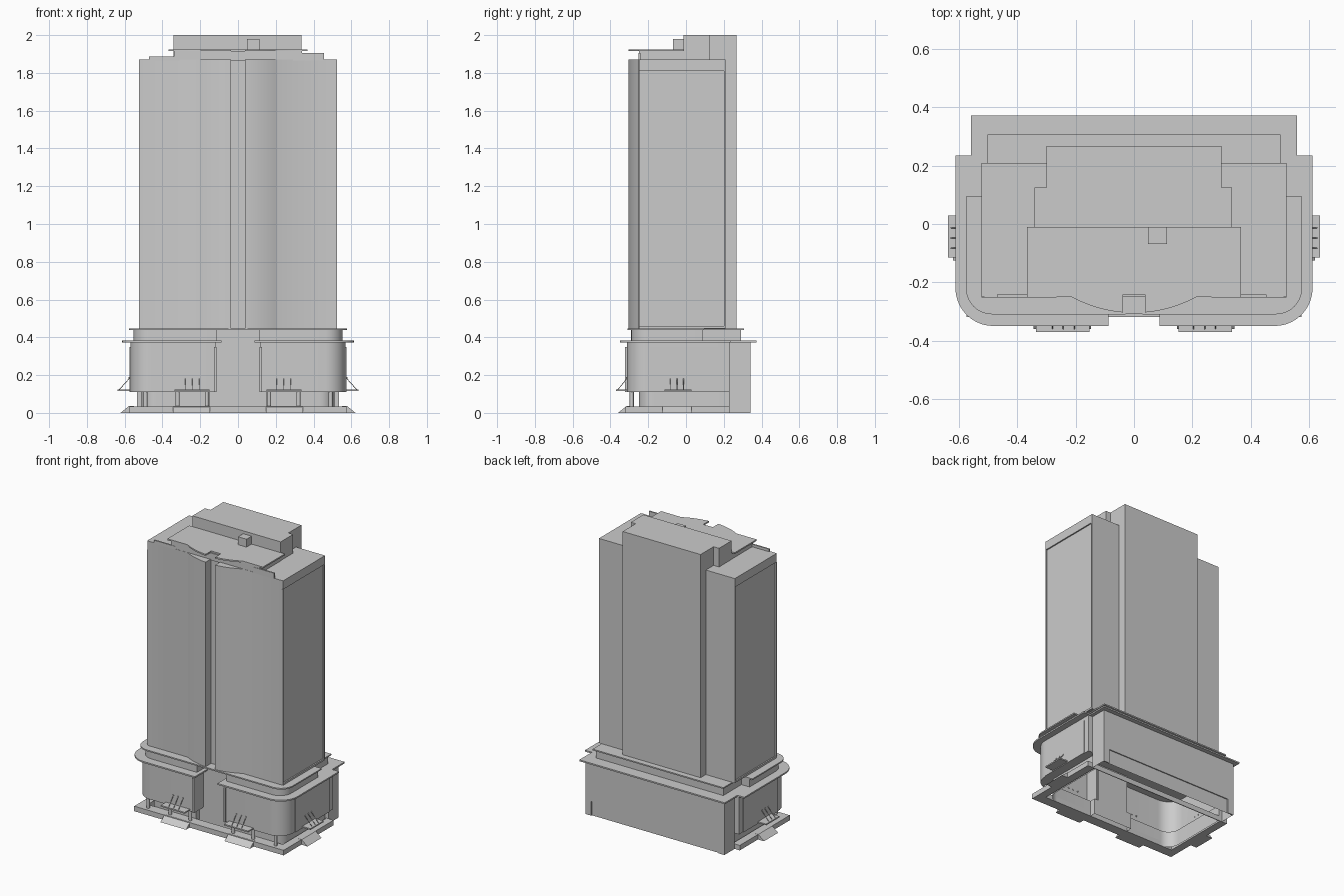
import bpy, bmesh, math
from mathutils import Vector

if "Cube" in bpy.data.objects:
    bpy.data.objects.remove(bpy.data.objects["Cube"])


def loft(name, rings, bottom=True, top=True, smooth=False):
    """Stack plan outlines [(points, z), ...] of equal length into one solid."""
    bm = bmesh.new()
    loops = [[bm.verts.new((x, y, z)) for x, y in pts] for pts, z in rings]
    n = len(loops[0])
    for a, b in zip(loops, loops[1:]):
        for i in range(n):
            j = (i + 1) % n
            bm.faces.new((a[i], a[j], b[j], b[i]))
    if bottom:
        bm.faces.new(loops[0][::-1])
    if top:
        bm.faces.new(loops[-1])
    bmesh.ops.recalc_face_normals(bm, faces=bm.faces)
    me = bpy.data.meshes.new(name)
    bm.to_mesh(me)
    bm.free()
    ob = bpy.data.objects.new(name, me)
    bpy.context.collection.objects.link(ob)
    if smooth:
        bpy.ops.object.select_all(action='DESELECT')
        bpy.context.view_layer.objects.active = ob
        ob.select_set(True)
        bpy.ops.object.shade_smooth_by_angle(angle=math.radians(30))
    return ob


def prism(name, pts, z0, z1, smooth=False):
    return loft(name, [(pts, z0), (pts, z1)], smooth=smooth)


def rect(x0, x1, y0, y1):
    return [(x0, y0), (x1, y0), (x1, y1), (x0, y1)]


def box(name, x0, x1, y0, y1, z0, z1):
    return prism(name, rect(x0, x1, y0, y1), z0, z1)


def rod(name, p, q, r, sides=8):
    p, q = Vector(p), Vector(q)
    bpy.ops.mesh.primitive_cylinder_add(vertices=sides, radius=r, depth=(q - p).length, location=(p + q) / 2)
    ob = bpy.context.object
    ob.name = name
    ob.rotation_euler = (q - p).to_track_quat('Z', 'Y').to_euler()


def mirrored(half):
    return half + [(-x, y) for x, y in reversed(half)]


def corner(x, y, r, n=10):
    """Rounded front corner of a plan outline."""
    return [(x - r + r * math.sin(a), y + r - r * math.cos(a))
            for a in (math.pi / 2 * i / n for i in range(n + 1))]


def podium_plan(gap, notch_y, x, y, r, y_side, x_back, y_back):
    return mirrored([(gap, notch_y), (gap, y)] + corner(x, y, r)
                    + [(x, y_side), (x_back, y_side), (x_back, y_back)])


def bulge(w, y_front, y_back):
    """Plan with a bowed, notched front."""
    R, half = 0.448, 0.213
    arc = []
    for i in range(13):
        x = 0.037 + (half - 0.037) * i / 12
        arc.append((x, -0.305 + R - math.sqrt(R * R - x * x)))
    return mirrored([(0.037, -0.242)] + arc + [(w, y_front), (w, y_back)])


# Base kerb, open in the middle
o, i = rect(-.575, .575, -.32, .23), rect(-.52, .52, -.25, .225)
loft("base_kerb", [(i, 0), (o, 0), (o, .035), (i, .035), (i, 0)], False, False)

# Podium: recessed ground floor, soffit and overhanging upper wall
inner = podium_plan(.15, -.21, .51, -.25, .08, .23, .535, .335)
outer = podium_plan(.118, -.21, .57, -.312, .11, .23, .535, .335)
loft("podium", [(inner, 0), (inner, .11), (outer, .11), (outer, .375)], False, True, True)
prism("podium_roof_slab", podium_plan(.087, -.21, .613, -.35, .13, .235, .56, .373), .372, .382, True)
prism("setback_storey", podium_plan(.113, -.21, .553, -.29, .09, .09, .49, .29), .382, .438, True)
prism("setback_roof_slab", podium_plan(.03, -.309, .577, -.31, .09, .095, .503, .308), .438, .447, True)

# Frame around the rear service panel
box("rear_wall_band", -.535, .535, .335, .342, .10, .375)
for s in (-1, 1):
    a, b = sorted((s * .49, s * .535))
    box("rear_wall_post", a, b, .335, .342, 0, .10)

# Entrances, columns and end fins on both sides
for s in (-1, 1):
    def sbox(name, x0, x1, *rest):
        box(name, *sorted((s * x0, s * x1)), *rest)

    sbox("end_fin", .115, .127, -.322, -.22, .11, .35)
    sbox("side_wall_panel", .57, .575, -.19, .19, .11, .35)
    for x in (.165, .32, .49):
        rod("entrance_column", (s * x, -.287, .03), (s * x, -.287, .115), .011, 16)
    # front canopy and ramp
    sbox("front_canopy", .152, .336, -.37, -.305, .115, .124)
    fx = sorted((s * .148, s * .345))
    loft("front_ramp", [(rect(*fx, -.36, -.3), 0), (rect(*fx, -.315, -.3), .036)])
    for x in (.205, .243, .28):
        rod("front_canopy_stay", (s * x, -.36, .124), (s * x, -.308, .188), .0018)
        rod("front_stay_anchor", (s * x, -.317, .186), (s * x, -.308, .186), .005)
    # side canopy and ramp
    sbox("side_canopy", .565, .638, -.115, .03, .115, .124)
    loft("side_ramp", [(rect(*sorted((s * .55, s * .622)), -.125, .03), 0),
                       (rect(*sorted((s * .55, s * .578)), -.125, .03), .036)])
    for y in (-.083, -.048, -.013):
        rod("side_canopy_stay", (s * .628, y, .124), (s * .57, y, .188), .0018)
        rod("side_stay_anchor", (s * .579, y, .186), (s * .567, y, .186), .005)

    # Frame around the recessed tower end wall
    sbox("tower_end_top_band", .513, .523, -.25, .21, 1.81, 1.87)
    sbox("tower_end_sill", .513, .523, -.25, .21, .447, .46)
    sbox("tower_end_rear_post", .513, .523, .2, .21, .46, 1.81)
    sbox("tower_end_front_post", .513, .523, -.252, -.246, .46, 1.81)

# Tower with bowed front and rear core
prism("tower", bulge(.514, -.252, .21), .445, 1.87, True)
box("rear_core", -.3, .3, .12, .268, .445, 2)
box("roof_plant_room", -.342, .337, -.012, .125, 1.865, 2)

# Roof pavilion, bowed roof plate, vent and parapets
box("roof_pavilion", -.34, .34, -.25, -.01, 1.865, 1.915)
prism("roof_plate", bulge(.368, -.252, -.01), 1.915, 1.925, True)
box("roof_vent", .048, .113, -.068, -.01, 1.92, 1.98)
box("left_parapet", -.47, -.31, -.252, -.242, 1.865, 1.888)
box("right_parapet", .29, .455, -.252, -.242, 1.865, 1.905)
